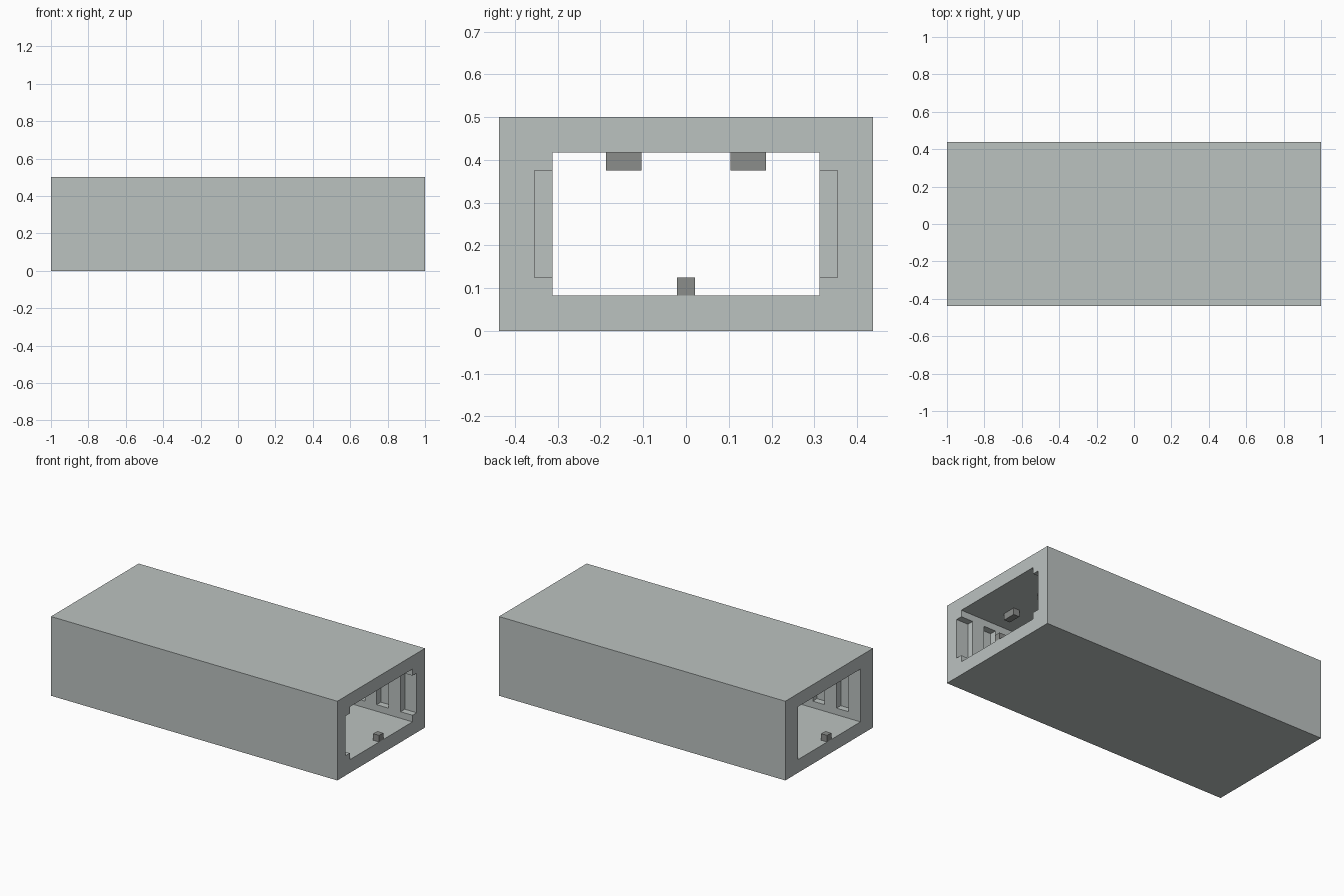
import bpy

if "Cube" in bpy.data.objects:
    bpy.data.objects.remove(bpy.data.objects["Cube"], do_unlink=True)

U = 1 / 48  # base module
LENGTH, HALF_WIDTH, HEIGHT = 2.0, 21 * U, 24 * U
FLOOR, CEILING = 4 * U, 20 * U


def make_material(name, rgb):
    mat = bpy.data.materials.new(name)
    mat.use_nodes = True
    mat.diffuse_color = (*rgb, 1)
    mat.node_tree.nodes["Principled BSDF"].inputs["Base Color"].default_value = (*rgb, 1)
    return mat


light_grey = make_material("light grey", (0.50, 0.54, 0.53))
dark_grey = make_material("dark grey", (0.26, 0.27, 0.26))


def box(name, lo, hi, mat=None):
    """Axis-aligned box between two corners."""
    bpy.ops.mesh.primitive_cube_add(size=1)
    obj = bpy.context.object
    obj.name = name
    for v in obj.data.vertices:
        v.co = [(a + b) / 2 + c * (b - a) for a, b, c in zip(lo, hi, v.co)]
    if mat:
        obj.data.materials.append(mat)
    return obj


def cut(target, cutter):
    """Subtract the cutter from the target and discard it."""
    cutter.hide_render = True
    mod = target.modifiers.new("cut", "BOOLEAN")
    mod.operation, mod.solver, mod.object = "DIFFERENCE", "EXACT", cutter
    bpy.context.view_layer.objects.active = target
    bpy.ops.object.modifier_apply(modifier=mod.name)
    bpy.data.objects.remove(cutter, do_unlink=True)


# Hollow rectangular housing, open at both ends
housing = box("housing", (-1, -HALF_WIDTH, 0), (1, HALF_WIDTH, HEIGHT), light_grey)
cut(housing, box("bore", (-1.1, -15 * U, FLOOR), (1.1, 15 * U, CEILING)))

# Evenly spaced vertical slots in both side walls; the first opens at the +x end
for i in range(12):
    end = 1 - i * 8 * U
    overshoot = 0.05 if i == 0 else 0
    cut(housing, box("slot", (end - 4 * U, -17 * U, 6 * U),
                     (end + overshoot, 17 * U, 18 * U)))

# Small stops at both ends: one on the floor, two under the ceiling
for side, label in ((1, "left"), (-1, "right")):
    def stop(name, near, far, y0, y1, z0, z1):
        xs = sorted((side * (1 - near), side * (1 - far)))
        box(f"{name}_{label}", (xs[0], y0, z0), (xs[1], y1, z1), dark_grey)

    stop("floor_stop", 0, 2 * U, -U, U, FLOOR, 6 * U)
    stop("front_ceiling_stop", 10 * U, 12 * U, -9 * U, -5 * U, 18 * U, CEILING)
    stop("back_ceiling_stop", 10 * U, 12 * U, 5 * U, 9 * U, 18 * U, CEILING)
